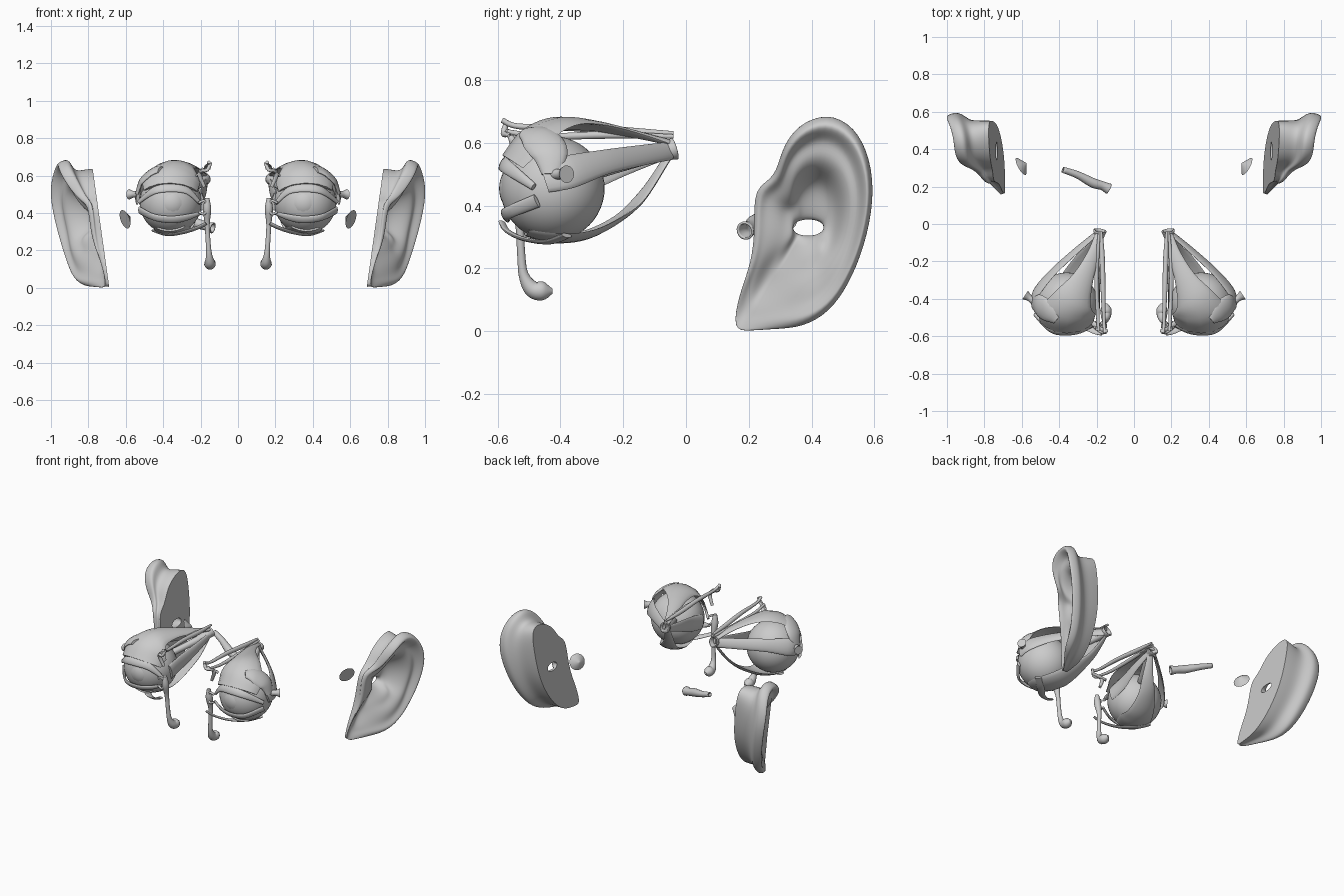
import bpy, bmesh, math
from mathutils import Vector, Matrix

cube = bpy.data.objects.get("Cube")
if cube:
    bpy.data.objects.remove(cube, do_unlink=True)

GREY = (0.6, 0.6, 0.6, 1.0)
mat = bpy.data.materials.new("light grey")
mat.use_nodes = True
mat.diffuse_color = GREY
mat.node_tree.nodes["Principled BSDF"].inputs["Base Color"].default_value = GREY

EYE = Vector((0.36, -0.425, 0.455))    # eyeball centre
APEX = Vector((0.18, -0.05, 0.575))    # where the muscles meet
EYE_R = 0.166


def finish(name, bm, mirror=True, angle=45, solid=0, subsurf=0):
    """Turn a bmesh into a shaded object, mirrored across x."""
    bmesh.ops.recalc_face_normals(bm, faces=bm.faces)
    me = bpy.data.meshes.new(name)
    bm.to_mesh(me)
    bm.free()
    ob = bpy.data.objects.new(name, me)
    bpy.context.scene.collection.objects.link(ob)
    me.materials.append(mat)
    me.polygons.foreach_set("use_smooth", [True] * len(me.polygons))
    if angle:
        me.set_sharp_from_angle(angle=math.radians(angle))
    if solid:
        mod = ob.modifiers.new("wall", "SOLIDIFY")
        mod.thickness = solid
    if subsurf:
        mod = ob.modifiers.new("smooth", "SUBSURF")
        mod.levels = mod.render_levels = subsurf
    if mirror:
        ob.modifiers.new("mirror", "MIRROR")


def loft(bm, rings, closed=False):
    """Skin equal-length rings of points; returns the vertex rings."""
    vs = [[bm.verts.new(p) for p in r] for r in rings]
    n = len(vs[0])
    pairs = list(zip(vs, vs[1:])) + ([(vs[-1], vs[0])] if closed else [])
    for a, b in pairs:
        for i in range(n):
            j = (i + 1) % n
            bm.faces.new((a[i], a[j], b[j], b[i]))
    return vs


def smooth_path(pts, steps=5):
    """Catmull-Rom resampling of points of any dimension."""
    ext = [pts[0]] + list(pts) + [pts[-1]]
    out = []
    for k in range(1, len(ext) - 2):
        for s in range(steps):
            t = s / steps
            out.append([0.5 * (2 * b + (c - a) * t + (2 * a - 5 * b + 4 * c - d) * t * t
                               + (3 * b - a - 3 * c + d) * t ** 3)
                        for a, b, c, d in zip(*ext[k - 1:k + 3])])
    return out + [list(pts[-1])]


def strip(name, pts, thick=None, hollow=False, mirror=True, sides=16):
    """Band (or round tube if thick is None) along x, y, z, half-width points;
    wide bands wrap round the eyeball."""
    path = smooth_path(pts)
    pos = [Vector(p[:3]) for p in path]
    axis = EYE - APEX
    rings = []
    for i, p in enumerate(pos):
        tan = (pos[min(i + 1, len(pos) - 1)] - pos[max(i - 1, 0)]).normalized()
        f = max(0, min(1, (p - APEX).dot(axis) / axis.length_squared))
        out = p - (APEX + axis * f) + Vector((0, 0, 0.002))
        out = (out - tan * out.dot(tan)).normalized()
        side = tan.cross(out)
        w = path[i][3]
        h = thick if thick else w
        ring = []
        for k in range(sides):
            a = math.tau * k / sides
            s, up = w * math.cos(a), h * math.sin(a)
            if thick:
                bend = EYE_R * 1.12
                d = side * math.sin(s / bend) + out * math.cos(s / bend)
                ring.append(p - out * bend + d * (bend + up))
            else:
                ring.append(p + side * s + out * up)
        rings.append(ring)
    bm = bmesh.new()
    vs = loft(bm, rings)
    if not hollow:
        bm.faces.new(vs[0])
        bm.faces.new(vs[-1])
    finish(name, bm, mirror, solid=0.007 if hollow else 0)


def ball(name, centre, radius):
    bm = bmesh.new()
    bmesh.ops.create_uvsphere(bm, u_segments=40, v_segments=24, radius=radius,
                              matrix=Matrix.Translation(centre))
    finish(name, bm)


# Eyeballs and corneas
ball("eyeball", EYE, EYE_R)
ball("cornea", EYE + Vector((-0.005, -0.066, 0)), 0.104)

# Optic nerve and the muscles running from the apex to the eyeball
strip("optic_nerve", [(.182, -.035, .582, .036), (.2, -.1, .562, .024), (.3, -.3, .5, .02)],
      hollow=True)
strip("upper_muscle", [(.185, -.05, .6, .02), (.22, -.17, .63, .035), (.275, -.3, .66, .062),
                       (.33, -.42, .672, .12), (.355, -.515, .633, .18),
                       (.36, -.577, .555, .165)], .01)
strip("outer_muscle", [(.2, -.05, .575, .03), (.32, -.15, .56, .035), (.44, -.26, .54, .042),
                       (.53, -.37, .51, .055), (.535, -.45, .485, .045)], .009)
strip("inner_muscle", [(.17, -.06, .57, .02), (.175, -.2, .53, .035), (.19, -.34, .485, .05),
                       (.19, -.45, .46, .05)], .008)
strip("lower_muscle", [(.18, -.06, .55, .018), (.22, -.13, .44, .035), (.27, -.2, .365, .055),
                       (.32, -.31, .302, .085), (.35, -.42, .288, .105), (.36, -.51, .31, .08)],
      .008)
strip("lower_slanted_muscle", [(.17, -.585, .345, .014), (.22, -.57, .32, .016),
                               (.3, -.52, .295, .02), (.38, -.44, .284, .024),
                               (.45, -.38, .305, .02)], .007)

# Slender upper slanted muscle with its pulley and tendon
strip("upper_slanted_muscle", [(.175, -.04, .63, .007), (.17, -.18, .635, .014),
                               (.165, -.36, .65, .013), (.16, -.53, .652, .009),
                               (.155, -.585, .672, .009)])
strip("tendon", [(.15, -.575, .64, .009), (.18, -.56, .628, .012), (.22, -.53, .6, .014)], .007)
strip("side_strand", [(.185, -.04, .62, .007), (.2, -.25, .625, .012), (.195, -.45, .62, .01),
                      (.19, -.57, .635, .008)])
strip("pulley", [(.145, -.57, .67, .008), (.165, -.58, .63, .01), (.195, -.565, .625, .008),
                 (.205, -.55, .6, .012), (.18, -.54, .54, .009)])

# Eyelid plates, tear gland and outer anchor
strip("upper_lid_plate", [(.2, -.525, .45, .01), (.27, -.567, .52, .022), (.36, -.584, .535, .025),
                          (.45, -.567, .52, .022), (.53, -.485, .46, .012)], .008)
strip("lower_lid_plate", [(.2, -.535, .4, .01), (.28, -.567, .375, .02), (.36, -.577, .365, .022),
                          (.45, -.565, .378, .02), (.527, -.475, .415, .022)], .008)
strip("tear_gland", [(.415, -.515, .632, .025), (.46, -.475, .624, .058), (.515, -.435, .575, .06),
                     (.538, -.43, .5, .03)], .012)
strip("outer_anchor", [(.53, -.42, .5, .018), (.56, -.395, .5, .018), (.582, -.38, .5, .028)])

# Tear sac, duct and the small feeder canals
strip("tear_duct", [(.165, -.55, .48, .012), (.165, -.545, .42, .022), (.165, -.53, .34, .014),
                    (.16, -.525, .25, .013), (.155, -.517, .18, .016), (.15, -.49, .135, .027),
                    (.15, -.455, .128, .03), (.15, -.425, .128, .008)])
for label, dz in (("upper", 0.035), ("lower", -0.035)):
    strip(label + "_feeder_canal", [(.165, -.55, .43, .007), (.18, -.56, .43 + dz, .007),
                                    (.21, -.555, .43 + dz * .7, .007)])

# Eardrums: tilted cones pointing inwards
bm = bmesh.new()
tilt = Vector((-1, .55, .37)).to_track_quat("Z", "Y").to_matrix().to_4x4()
bmesh.ops.create_cone(bm, segments=20, cap_ends=True, radius1=.052, radius2=.004, depth=.034,
                      matrix=Matrix.Translation((.59, .316, .372)) @ tilt)
finish("eardrum", bm)

# Single ear-to-throat tube
strip("throat_tube", [(-.38, .29, .4, .016), (-.3, .262, .372, .02), (-.22, .22, .345, .026),
                      (-.17, .205, .33, .024), (-.135, .188, .32, .03)],
      hollow=True, mirror=False)

# Outer ear: rim as y, z, x and the flat inner plate as y, z
RIM = [(.148, .005, .7), (.17, .12, .73), (.21, .22, .77), (.22, .33, .79), (.214, .46, .8),
       (.285, .485, .85), (.303, .58, .915), (.355, .658, .955), (.45, .697, .96),
       (.538, .652, .98), (.588, .55, 1.005), (.6, .42, .99), (.569, .27, .955),
       (.519, .15, .92), (.457, .06, .89), (.37, .012, .86), (.28, .008, .8), (.2, .003, .74)]
PLATE = [(.153, .003), (.175, .12), (.212, .22), (.224, .33), (.224, .45), (.29, .487), (.33, .56),
         (.39, .61), (.47, .64), (.53, .635), (.555, .58), (.55, .45), (.53, .3), (.47, .17),
         (.4, .08), (.32, .025), (.25, .012), (.2, .006)]
HOLE = Vector((.39, .33))
FLOOR = .775


def plate_x(z):
    return .688 + .14 * z


def flare(x):
    """How far a rim point stands out from the head, 0 to 1."""
    return max(0, min(1, (x - .72) / .2))


def ear_ring(scale, depth, lift=0):
    """Rim shrunk towards the ear hole and sunk towards the bowl floor; the lobe sinks less."""
    ring = []
    for y, z, x in RIM:
        q = HOLE + (Vector((y, z)) - HOLE) * scale
        sink = depth * (.6 if z < .2 else 1)
        ring.append((x + (FLOOR - x) * sink + lift * flare(x), q.x, q.y))
    return ring


def back_ring(t, pinch):
    """Between plate and rim, pinched in behind the flared rim."""
    ring = []
    for (ry, rz, rx), (py, pz) in zip(RIM, PLATE):
        q = Vector((py, pz)).lerp(Vector((ry, rz)), t)
        q = HOLE + (q - HOLE) * (1 - pinch * flare(rx))
        px = plate_x(pz)
        ring.append((px + (rx - px) * t, q.x, q.y))
    return ring


def hole_ring(x_of_z):
    ring = []
    for y, z, _ in RIM:
        d = (Vector((y, z)) - HOLE).normalized()
        q = HOLE + Vector((d.x * .052, d.y * .026))
        ring.append((x_of_z(q.y), q.x, q.y))
    return ring


bm = bmesh.new()
rings = loft(bm, [
    [(plate_x(z), y, z) for y, z in PLATE],
    back_ring(.22, .04),
    back_ring(.54, .12),
    ear_ring(1.01, 0, -.062),     # back of the rim
    ear_ring(1.0, 0, -.025),
    ear_ring(.93, 0, .012),       # rim crest
    ear_ring(.86, .05),
    ear_ring(.78, .27),           # groove under the rim
    ear_ring(.66, .25),           # inner fold
    ear_ring(.54, .42),
    ear_ring(.42, .88),           # bowl
    ear_ring(.28, 1.0),
    hole_ring(lambda z: FLOOR - .015),
    hole_ring(plate_x),
], closed=True)
crease = bm.edges.layers.float.new("crease_edge")
for ring in (rings[0], rings[-1]):
    for a, b in zip(ring, ring[1:] + ring[:1]):
        e = bm.edges.get((a, b))
        e[crease] = 1.0
        e.smooth = False
finish("ear", bm, angle=0, subsurf=2)
